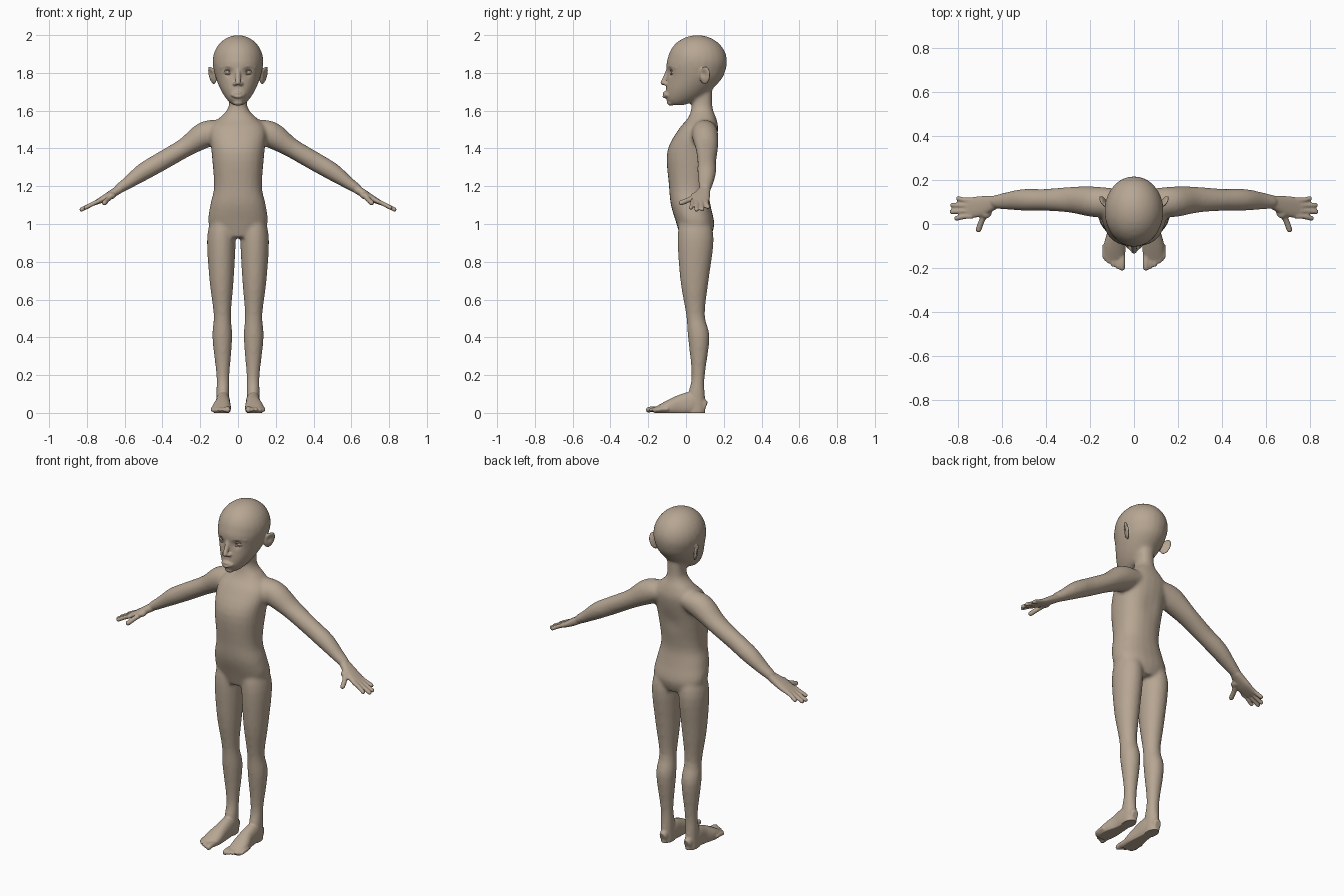
import bpy, bmesh, math
from mathutils import Vector, Matrix

if "Cube" in bpy.data.objects:
    bpy.data.objects.remove(bpy.data.objects["Cube"])

clay = bpy.data.materials.new("warm_clay")
clay.use_nodes = True
clay.diffuse_color = (.47, .38, .29, 1)
clay.node_tree.nodes["Principled BSDF"].inputs["Base Color"].default_value = clay.diffuse_color

side_x, side_y, upward = Vector((1, 0, 0)), Vector((0, 1, 0)), Vector((0, 0, 1))
diagonal = Vector((1, 1, 1))


def spline(points, steps=4):
    """Catmull-Rom curve through tuples of any length."""
    curve = []
    last = len(points) - 1
    for i in range(last):
        before, start, end, after = (points[max(0, min(last, i + k))] for k in (-1, 0, 1, 2))
        for step in range(steps):
            t = step / steps
            curve.append([q + t / 2 * (r - p + t * (2 * p - 5 * q + 4 * r - w + t * (3 * (q - r) + w - p)))
                          for p, q, r, w in zip(before, start, end, after)])
    return curve + [list(points[last])]


def tube(mesh, points, side, normal=None, mirror=True, power=2):
    """Loft of oval rings; each point is x, y, z, radius along side, other radius."""
    curve = spline(points)
    last, count = len(curve) - 1, 24
    for mirror_sign in ((1, -1) if mirror else (1,)):
        rings = []
        for i, point in enumerate(curve):
            ahead, behind = curve[min(i + 1, last)], curve[max(i - 1, 0)]
            tangent = normal or (Vector(ahead[:3]) - Vector(behind[:3])).normalized()
            across = (side - tangent * side.dot(tangent)).normalized()
            over = tangent.cross(across)
            ring = []
            for k in range(count):
                angle = math.tau * k / count
                cosine, sine = (math.copysign(abs(f) ** (2 / power), f)
                                for f in (math.cos(angle), math.sin(angle)))
                place = Vector(point[:3]) + across * cosine * point[3] + over * sine * point[4]
                place.x *= mirror_sign
                ring.append(mesh.verts.new(place))
            rings.append(ring)
        faces = [mesh.faces.new(rings[0]), mesh.faces.new(rings[last])]
        for lower, upper in zip(rings, rings[1:]):
            for k in range(count):
                following = (k + 1) % count
                faces.append(mesh.faces.new((lower[k], upper[k], upper[following], lower[following])))
        bmesh.ops.recalc_face_normals(mesh, faces=faces)


def column(mesh, rows, **options):
    """Loft of level rings; each row is z, half width, front y, back y and optional x."""
    points = []
    for height, width, front, back, *offset in rows:
        points.append((offset[0] if offset else 0, (front + back) / 2, height, width, (back - front) / 2))
    tube(mesh, points, side_x, upward, **options)


def ball(mesh, center, radii, turn=Matrix.Identity(4), mirror=True):
    for mirror_sign in ((1, -1) if mirror else (1,)):
        matrix = Matrix.Translation(center) @ turn @ Matrix.Diagonal((*radii, 1))
        made = bmesh.ops.create_uvsphere(mesh, u_segments=24, v_segments=16, radius=1, matrix=matrix)["verts"]
        if mirror_sign < 0:
            bmesh.ops.scale(mesh, vec=(-1, 1, 1), verts=made)
            bmesh.ops.reverse_faces(mesh, faces=list({face for vert in made for face in vert.link_faces}))


def capsule(mesh, points, radius, mirror=True):
    """Round rod with domed ends."""
    tube(mesh, [(*point, radius, radius) for point in points], diagonal, mirror=mirror)
    for end in (points[0], points[-1]):
        ball(mesh, end, (radius, radius, radius), mirror=mirror)


def finish(mesh, name):
    data = bpy.data.meshes.new(name)
    mesh.to_mesh(data)
    mesh.free()
    data.materials.append(clay)
    for polygon in data.polygons:
        polygon.use_smooth = True
    thing = bpy.data.objects.new(name, data)
    bpy.context.collection.objects.link(thing)
    return thing


def fuse(mesh, voxel, rounds):
    """Weld overlapping parts into one soft skin."""
    thing = finish(mesh, "skin_stage")
    weld = thing.modifiers.new("weld", "REMESH")
    weld.mode, weld.voxel_size = "VOXEL", voxel
    soften = thing.modifiers.new("soften", "SMOOTH")
    soften.iterations = rounds
    graph = bpy.context.evaluated_depsgraph_get()
    skin = bpy.data.meshes.new_from_object(thing.evaluated_get(graph))
    result = bmesh.new()
    result.from_mesh(skin)
    bpy.data.objects.remove(thing)
    bpy.data.meshes.remove(skin)
    return result


body = bmesh.new()
# torso and neck
column(body, [(.93, .1, -.03, .13), (1, .156, -.05, .15), (1.1, .147, -.08, .13), (1.2, .127, -.09, .12),
              (1.38, .14, -.1, .15), (1.5, .15, -.04, .17), (1.56, .1, .01, .16),
              (1.62, .05, .03, .14), (1.74, .05, .04, .14)], mirror=False, power=2.3)
# legs
column(body, [(1.04, .06, -.03, .12, .08), (.92, .076, -.045, .147, .088), (.7, .064, -.03, .12, .087),
              (.52, .046, 0, .1, .083), (.4, .053, .01, .125, .083), (.2, .035, .03, .1, .08),
              (.1, .035, .01, .1, .08), (-.01, .035, 0, .105, .08)])
# arms
tube(body, [(.07, .1, 1.5, .06, .05), (.17, .1, 1.475, .07, .07), (.28, .11, 1.405, .06, .052),
            (.4, .11, 1.335, .05, .05), (.5, .11, 1.277, .05, .047), (.58, .105, 1.22, .04, .034),
            (.64, .1, 1.18, .03, .026)], side_y)
# skull and jaw
ball(body, (0, .06, 1.86), (.135, .158, .14), mirror=False)
column(body, [(1.63, .03, -.085, -.01), (1.66, .06, -.107, .07), (1.71, .092, -.108, .135),
              (1.78, .12, -.1, .197), (1.85, .133, -.104, .215), (1.9, .12, -.09, .2)], mirror=False)
body = fuse(body, .01, 6)

# feet
tube(body, [(.08, .105, .03, .02, .03), (.08, .04, .05, .036, .06), (.08, -.03, .04, .04, .055),
            (.087, -.1, .025, .05, .038), (.09, -.17, .012, .045, .014)], side_x, power=2.3)
# toes, shorter outwards
for i in range(5):
    x, tip, radius = .055 + .02 * i, -.198 + .003 * i * i, .01 if i else .015
    capsule(body, [(x, tip + .05, .02), (x, tip + .02, .02), (x, tip, .016)], radius)
# palms
tube(body, [(.63, .1, 1.183, .03, .023), (.7, .08, 1.14, .047, .019), (.765, .073, 1.107, .045, .01)],
     side_y, power=2.4)
# fingers, longest in the middle
for i in range(4):
    y, reach = .034 + .025 * i, .83 - .012 * (i - 1.4) ** 2
    drop = (reach - .76) * .46
    capsule(body, [(.74, y, 1.12), (.77, y, 1.106), (reach, y * 1.2 - .015, 1.108 - drop)], .0115)
# thumbs
capsule(body, [(.66, .065, 1.155), (.69, .02, 1.13), (.707, -.025, 1.112)], .0135)
ball(body, (.672, .055, 1.15), (.026, .03, .018))
# ears
lean = Matrix.Identity(4)
for angle, axis in ((-28, "Z"), (12, "Y"), (-12, "X")):
    lean = lean @ Matrix.Rotation(math.radians(angle), 4, axis)
ball(body, (.138, .1, 1.787), (.011, .031, .05), lean)
# nose
capsule(body, [(0, -.09, 1.82), (0, -.104, 1.785), (0, -.122, 1.748)], .0135, mirror=False)
ball(body, (.016, -.107, 1.742), (.012, .013, .01))
# lips and chin
for height, radius in ((1.693, .008), (1.674, .009)):
    capsule(body, [(-.03, -.1, 1.684), (0, -.116, height), (.03, -.1, 1.684)], radius, mirror=False)
ball(body, (0, -.08, 1.643), (.028, .021, .017), mirror=False)
# brows
capsule(body, [(.022, -.094, 1.828), (.055, -.083, 1.836), (.09, -.052, 1.828)], .007)
body = fuse(body, .0052, 4)

# hollows at eyes, ears and spine: centre, radius, push
dents = [((.052, -.088, 1.803), .022, (0, .013, 0)), ((.152, .09, 1.795), .02, (-.01, 0, 0)),
         ((0, .16, 1.35), .06, (0, -.008, 0))]
for vert in body.verts:
    mirror_sign = -1 if vert.co.x < 0 else 1
    for center, radius, push in dents:
        gap = Vector((abs(vert.co.x), vert.co.y, vert.co.z)) - Vector(center)
        if gap.length < radius * 3:
            strength = math.exp(-gap.length_squared / radius ** 2)
            vert.co += Vector((push[0] * mirror_sign, push[1], push[2])) * strength
    # flat soles
    vert.co.z = max(vert.co.z, 0)
finish(body, "body")

# eyes
eyes = bmesh.new()
ball(eyes, (.054, -.056, 1.803), (.024, .022, .017))
finish(eyes, "eyes")

# eyelids
eyelids = bmesh.new()
for rise in (.012, -.01):
    capsule(eyelids, [(.03, -.074, 1.802), (.044, -.08, 1.803 + rise * .8), (.058, -.077, 1.803 + rise),
                      (.082, -.056, 1.805)], .004)
finish(eyelids, "eyelids")
